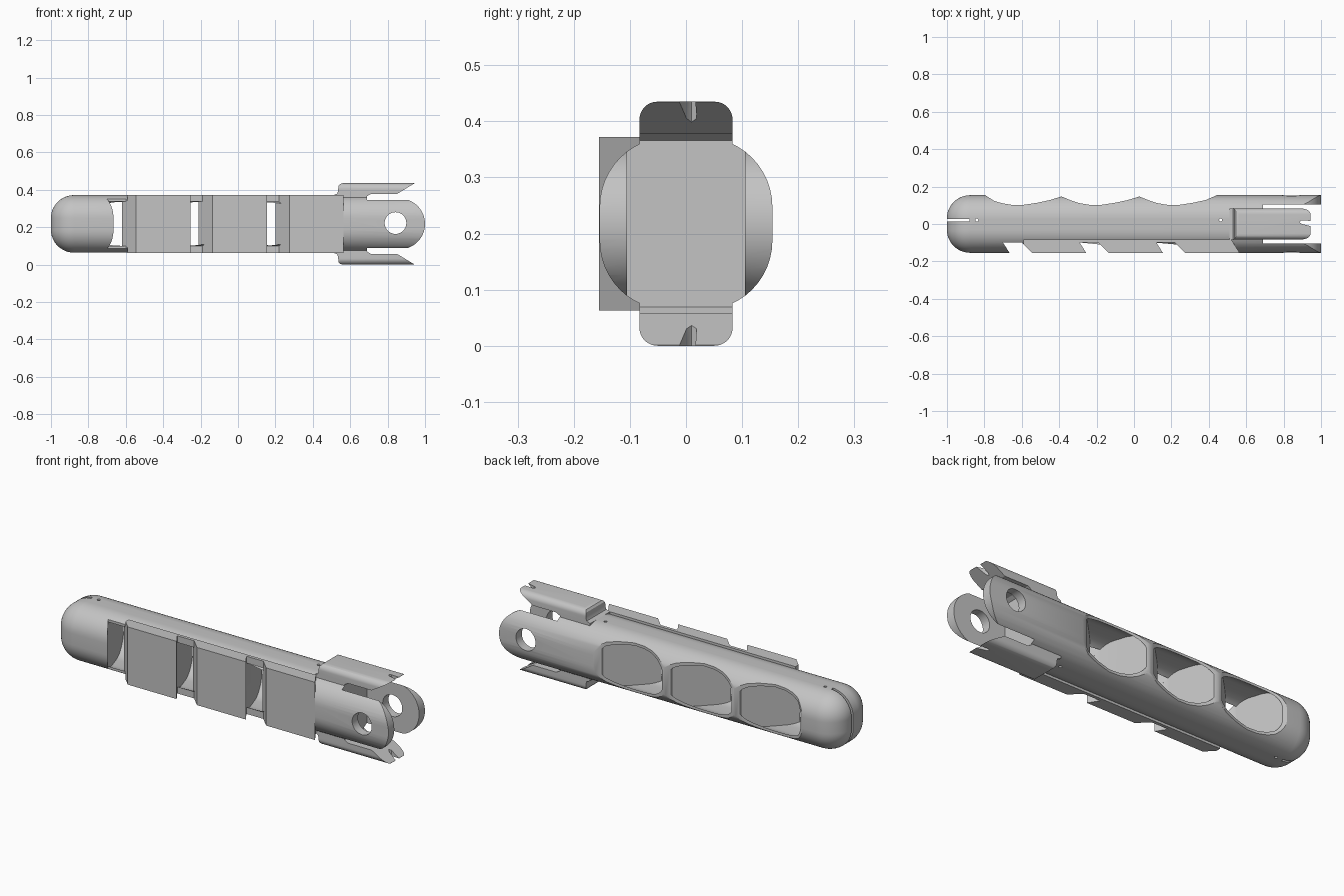
import bpy, bmesh, math

cube = bpy.data.objects.get("Cube")
if cube:
    bpy.data.objects.remove(cube, do_unlink=True)

grey = bpy.data.materials.new("plain_grey")
grey.use_nodes = True
COLOUR = (0.55, 0.55, 0.55, 1)
grey.diffuse_color = COLOUR
grey.node_tree.nodes["Principled BSDF"].inputs["Base Color"].default_value = COLOUR

MID = 0.2175      # height of the long axis
PITCH = 0.41      # spacing of the three vents


def loft(name, rings):
    """Skin a list of matching point rings and cap both ends."""
    bm = bmesh.new()
    loops = [[bm.verts.new(p) for p in ring] for ring in rings]
    n = len(loops[0])
    for a, b in zip(loops, loops[1:]):
        for i in range(n):
            j = (i + 1) % n
            bm.faces.new((a[i], a[j], b[j], b[i]))
    bm.faces.new(loops[0])
    bm.faces.new(loops[-1])
    bmesh.ops.recalc_face_normals(bm, faces=bm.faces)
    me = bpy.data.meshes.new(name)
    bm.to_mesh(me)
    bm.free()
    me.materials.append(grey)
    ob = bpy.data.objects.new(name, me)
    bpy.context.collection.objects.link(ob)
    return ob


def prism(name, pts, axis, lo, hi):
    """Extrude a 2D outline along one axis."""
    put = {"x": lambda u, v, t: (t, u, v),
           "y": lambda u, v, t: (u, t, v),
           "z": lambda u, v, t: (u, v, t)}[axis]
    return loft(name, [[put(u, v, t) for u, v in pts] for t in (lo, hi)])


def rounded(core, r, steps=12):
    """Rounded square: corner centres at +-core, corner radius r."""
    pts = []
    for q, (sx, sy) in enumerate(((1, 1), (-1, 1), (-1, -1), (1, -1))):
        for i in range(steps + 1):
            a = math.radians(90 * (q + i / steps))
            pts.append((sx * core + r * math.cos(a), MID + sy * core + r * math.sin(a)))
    return pts


def circle(cx, cy, r, n=40):
    return [(cx + r * math.cos(2 * math.pi * i / n), cy + r * math.sin(2 * math.pi * i / n))
            for i in range(n)]


def combine(ob, tool, op="DIFFERENCE"):
    """Apply a boolean and delete the tool."""
    mod = ob.modifiers.new("cut", "BOOLEAN")
    mod.operation = op
    mod.solver = "EXACT"
    mod.object = tool
    bpy.ops.object.select_all(action="DESELECT")
    bpy.context.view_layer.objects.active = ob
    ob.select_set(True)
    bpy.ops.object.modifier_apply(modifier=mod.name)
    bpy.data.objects.remove(tool, do_unlink=True)


def smooth(ob):
    bpy.ops.object.select_all(action="DESELECT")
    bpy.context.view_layer.objects.active = ob
    ob.select_set(True)
    bpy.ops.object.shade_smooth_by_angle(angle=math.radians(30))


# Body: rounded square bar with a domed end
sections = []
for i in range(13):
    t = math.radians(90 * i / 12)
    sections.append((-1 + 0.125 * (1 - math.cos(t)), 0.002 + 0.122 * math.sin(t)))
sections.append((1.0, 0.124))
body = loft("body", [[(x, y, z) for y, z in rounded(0.03, r)] for x, r in sections])

# Square front rail, later split into three blocks by the vents
combine(body, prism("rail", [(-0.59, -0.083), (-0.59, -0.155), (0.565, -0.155), (0.52, -0.083)],
                    "z", MID - 0.1545, MID + 0.1545), "UNION")

# Scalloped back
scallops = [(-0.81, 0.2), (-0.80, 0.157)]
wave = [(-0.75, 0.125), (-0.71, 0.112), (-0.66, 0.103), (-0.60, 0.101),
        (-0.52, 0.113), (-0.45, 0.128), (-0.388, 0.147)]
for k in range(3):
    scallops += [(x + k * 0.4165, y) for x, y in wave]
scallops[-1] = (0.45, 0.157)
scallops.append((0.46, 0.2))
combine(body, prism("scallop_cutter", scallops, "z", -0.1, 0.6))

for k in range(3):
    d = k * PITCH
    # Slanted front slot
    slot = [(-0.637, -0.2), (-0.665, -0.155), (-0.70, -0.1), (-0.60, -0.1),
            (-0.545, -0.155), (-0.50, -0.2)]
    combine(body, prism("slot_cutter", [(x + d, y) for x, y in slot], "z", -0.1, 0.6))
    # Inner chamber that joins the slot to the scallop, held inside the thin shell
    room = [(-0.66, -0.165), (-0.70, -0.1), (-0.785, 0.165), (-0.41, 0.165),
            (-0.42, 0.125), (-0.62, -0.08), (-0.535, -0.165)]
    chamber = prism("chamber_cutter", rounded(0.03, 0.113), "x", -0.95 + d, -0.3 + d)
    combine(chamber, prism("chamber_outline", [(x + d, y) for x, y in room], "z", -0.1, 0.6),
            "INTERSECT")
    combine(body, chamber)

# Fork end: gap, rounded prongs and pin hole
combine(body, prism("fork_gap", [(0.69, -0.105), (1.1, -0.105), (1.1, 0.105), (0.69, 0.105)],
                    "z", -0.1, 0.6))
tip = [(-1.1, MID - 0.2), (0.70, MID - 0.2), (0.70, MID - 0.136), (0.864, MID - 0.136)]
tip += [(0.864 + 0.136 * math.cos(math.radians(a)), MID + 0.136 * math.sin(math.radians(a)))
        for a in range(-84, 85, 6)]
tip += [(0.864, MID + 0.136), (0.70, MID + 0.136), (0.70, MID + 0.2), (-1.1, MID + 0.2)]
combine(body, prism("prong_outline", tip, "y", -0.3, 0.3), "INTERSECT")
combine(body, prism("pin_hole", circle(0.842, 0.222, 0.058), "y", -0.3, 0.3))

# Thin slit in the dome and two small drilled holes
combine(body, prism("dome_slit", [(-1.1, 0.013), (-0.88, 0.013), (-0.88, 0.027), (-1.1, 0.027)],
                    "z", -0.1, 0.6))
for x in (-0.84, 0.463):
    combine(body, prism("drill", circle(x, 0.021, 0.008, 16), "z", -0.1, 0.6))
smooth(body)


# Two mirrored spring arms above and below the fork
def arm(name, side):
    w, top, r = 0.083, 0.2175, 0.032
    outline = [(-w, 0.13), (w, 0.13)]
    for sx, start in ((1, 0), (-1, 90)):
        outline += [(sx * (w - r) + r * math.cos(math.radians(start + a)),
                     top - r + r * math.sin(math.radians(start + a))) for a in range(0, 91, 10)]
    ob = prism(name, [(y, MID + side * z) for y, z in outline], "x", 0.5, 0.945)
    shape = [(0.51, 0.12), (0.69, 0.12), (0.69, 0.148), (0.71, 0.160), (0.85, 0.160),
             (0.943, 0.2165), (0.943, 0.25), (0.56, 0.25), (0.56, 0.2175), (0.545, 0.213),
             (0.537, 0.203), (0.535, 0.175), (0.53, 0.162), (0.51, 0.154)]
    combine(ob, prism("arm_outline", [(x, MID + side * z) for x, z in shape], "y", -0.2, 0.2),
            "INTERSECT")
    # Tapered notch in the tip
    combine(ob, prism("notch", [(0.885, 0.01), (0.895, 0.001), (0.96, -0.016), (0.96, 0.016),
                                (0.895, 0.019)][::1], "z", -0.1, 0.6))
    smooth(ob)


arm("upper_arm", 1)
arm("lower_arm", -1)
